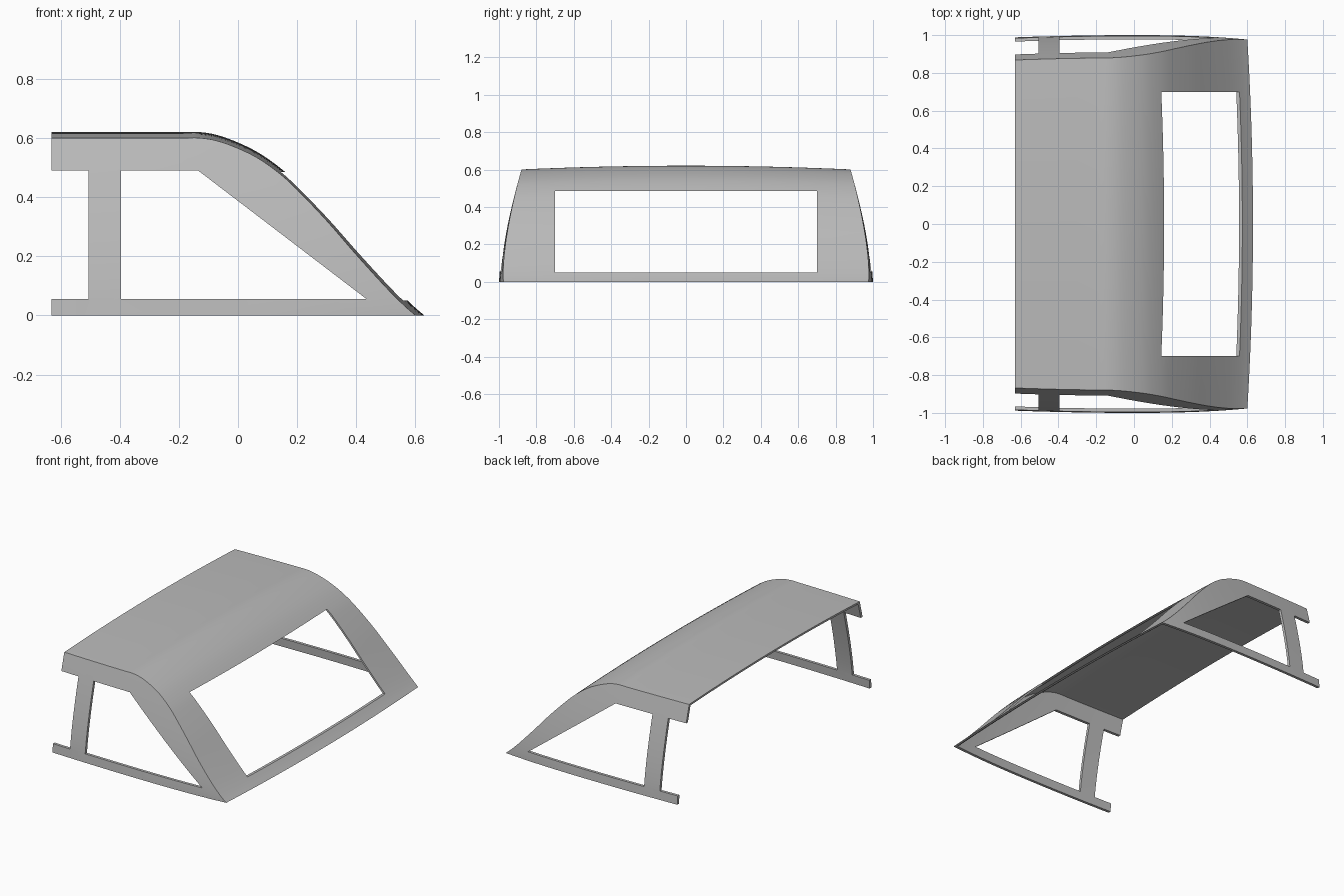
import bpy, bmesh, math
from mathutils import Vector

cube = bpy.data.objects.get("Cube")
if cube:
    bpy.data.objects.remove(cube, do_unlink=True)

grey = bpy.data.materials.new("plain grey")
grey.use_nodes = True
grey.diffuse_color = (0.5, 0.5, 0.5, 1)
grey.node_tree.nodes["Principled BSDF"].inputs["Base Color"].default_value = (0.5, 0.5, 0.5, 1)

# Roof and windscreen line along the side seam, as (x, z)
SEAM = [(-0.19, 0.60), (-0.13, 0.60), (-0.07, 0.59), (0, 0.565), (0.07, 0.53),
        (0.14, 0.48), (0.2, 0.425), (0.3, 0.32), (0.4, 0.205), (0.5, 0.095),
        (0.56, 0.035), (0.6, 0)]


def smooth_path(points, steps=4):
    pts = [Vector(p) for p in points]
    pts = [2 * pts[0] - pts[1]] + pts + [2 * pts[-1] - pts[-2]]
    path = []
    for a, b, c, d in zip(pts, pts[1:], pts[2:], pts[3:]):
        for i in range(steps):
            t = i / steps
            path.append(0.5 * (2 * b + (c - a) * t + (2 * a - 5 * b + 4 * c - d) * t ** 2
                               + (3 * b - a - 3 * c + d) * t ** 3))
    return path + [pts[-2]]


def side_y(x, z):
    """Half width of the shell: bowed in plan and leaning in towards the roof."""
    plan = 1.0 - 0.03 * x * x - 0.06 * max(0, x) ** 3
    return plan - 0.12 * (max(0, z) / 0.6) ** 1.4


def prism(name, outline, half_width):
    """Cutter: an (x, z) outline extruded along y."""
    bm = bmesh.new()
    face = bm.faces.new([bm.verts.new((x, -half_width, z)) for x, z in outline])
    ext = bmesh.ops.extrude_face_region(bm, geom=[face])
    moved = [v for v in ext["geom"] if isinstance(v, bmesh.types.BMVert)]
    bmesh.ops.translate(bm, verts=moved, vec=(0, 2 * half_width, 0))
    bmesh.ops.recalc_face_normals(bm, faces=bm.faces)
    mesh = bpy.data.meshes.new(name)
    bm.to_mesh(mesh)
    bm.free()
    obj = bpy.data.objects.new(name, mesh)
    bpy.context.collection.objects.link(obj)
    obj.hide_render = True
    return obj


def panel(name, rows, outward, thickness, cutters):
    """Skin a grid of points, thicken it inwards and cut its openings."""
    bm = bmesh.new()
    grid = [[bm.verts.new(p) for p in row] for row in rows]
    for r, s in zip(grid, grid[1:]):
        for i in range(len(r) - 1):
            bm.faces.new((r[i], r[i + 1], s[i + 1], s[i]))
    bmesh.ops.remove_doubles(bm, verts=bm.verts, dist=0.0005)
    bm.normal_update()
    if sum(f.normal.dot(Vector(outward)) for f in bm.faces) < 0:
        bmesh.ops.reverse_faces(bm, faces=bm.faces)
    mesh = bpy.data.meshes.new(name)
    bm.to_mesh(mesh)
    bm.free()
    mesh.materials.append(grey)
    obj = bpy.data.objects.new(name, mesh)
    bpy.context.collection.objects.link(obj)

    bpy.ops.object.select_all(action="DESELECT")
    bpy.context.view_layer.objects.active = obj
    obj.select_set(True)
    solid = obj.modifiers.new("thickness", "SOLIDIFY")
    solid.thickness = thickness
    solid.offset = -1
    bpy.ops.object.modifier_apply(modifier=solid.name)
    for v in obj.data.vertices:
        v.co.z = max(0, v.co.z)
    for cutter in cutters:
        cut = obj.modifiers.new("opening", "BOOLEAN")
        cut.operation = "DIFFERENCE"
        cut.solver = "EXACT"
        cut.object = cutter
        bpy.ops.object.modifier_apply(modifier=cut.name)
    bpy.ops.object.shade_smooth_by_angle(angle=math.radians(30))
    return obj


seam = [Vector((-0.63 + 0.11 * i, 0.60)) for i in range(4)] + smooth_path(SEAM)

# Cutters for the windscreen and the side windows
screen_cut = prism("windscreen_cutter", [(0, 0.05), (0.8, 0.05), (0.8, 0.485), (0, 0.485)], 0.7)
window_cut = prism("side_window_cutter",
                   [(-0.395, 0.055), (0.435, 0.055), (-0.135, 0.49), (-0.395, 0.49)], 1.2)
rear_cut = prism("rear_window_cutter",
                 [(-0.8, 0.055), (-0.505, 0.055), (-0.505, 0.49), (-0.8, 0.49)], 1.2)

# Roof and windscreen frame, crowned across the width
COLS = 28
rows = []
for x, z in seam:
    row = []
    for i in range(COLS + 1):
        v = 2 * i / COLS - 1
        crown = 1 - v * v
        h = z / 0.6
        row.append((x + 0.03 * (1 - h) * crown, v * side_y(x, z), z + 0.02 * h * crown))
    rows.append(row)
panel("roof_and_windscreen_frame", rows, (0.3, 0, 1), 0.012, [screen_cut])

# Side frames with pillar, sill and roof rail
LEVELS = 10
for name, s in (("left_side_frame", 1), ("right_side_frame", -1)):
    # the model faces +x along its length, so these sit at either end of y
    rows = [[(x, s * side_y(x, z * j / LEVELS), z * j / LEVELS) for j in range(LEVELS + 1)]
            for x, z in seam]
    panel(name, rows, (0, s, 0), 0.018, [window_cut, rear_cut])

for cutter in (screen_cut, window_cut, rear_cut):
    bpy.data.objects.remove(cutter, do_unlink=True)
